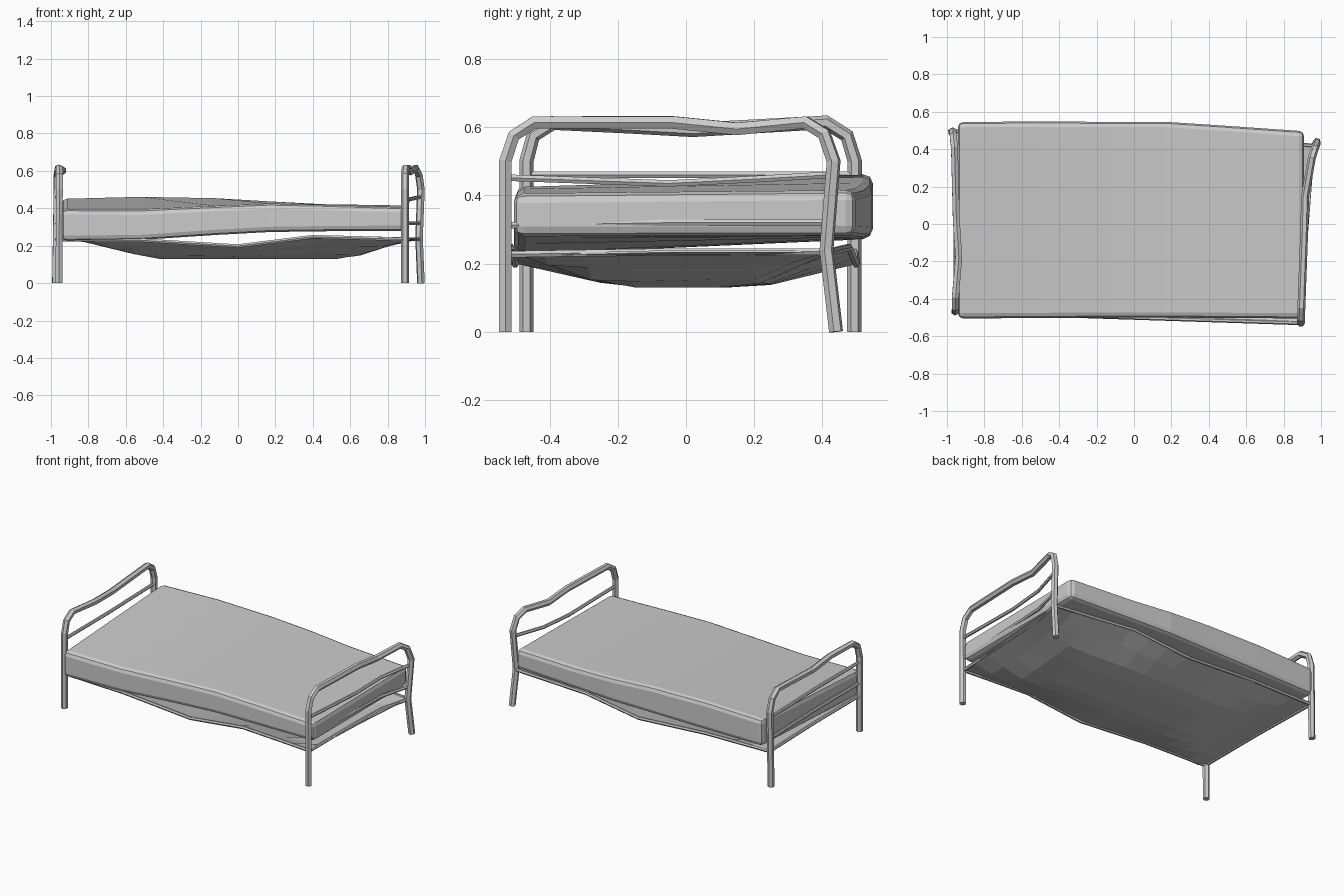
import bpy, bmesh

if "Cube" in bpy.data.objects:
    bpy.data.objects.remove(bpy.data.objects["Cube"])


def tube(name, pts, radius):
    """Six-sided capped pipe through the given points."""
    cu = bpy.data.curves.new(name, 'CURVE')
    cu.dimensions = '3D'
    cu.bevel_depth = radius
    cu.bevel_resolution = 1
    cu.use_fill_caps = True
    sp = cu.splines.new('POLY')
    sp.points.add(len(pts) - 1)
    for p, co in zip(sp.points, pts):
        p.co = (*co, 1)
    sp.use_smooth = False
    ob = bpy.data.objects.new(name, cu)
    bpy.context.collection.objects.link(ob)
    return ob


def mesh_object(name, bm):
    bmesh.ops.recalc_face_normals(bm, faces=bm.faces)
    me = bpy.data.meshes.new(name)
    bm.to_mesh(me)
    bm.free()
    ob = bpy.data.objects.new(name, me)
    bpy.context.collection.objects.link(ob)
    return ob


def lerp(table, x):
    """Piecewise linear lookup in (x, value) pairs."""
    for (x0, v0), (x1, v1) in zip(table, table[1:]):
        if x <= x1:
            return v0 + (v1 - v0) * (x - x0) / (x1 - x0)
    return table[-1][1]


# Bent end frames: leg, arch, leg
tube("head_frame", [
    (-0.957, -0.468, 0), (-0.955, -0.468, 0.5), (-0.955, -0.448, 0.575),
    (-0.955, -0.39, 0.612), (-0.937, -0.18, 0.603), (-0.95, 0.02, 0.592),
    (-0.96, 0.41, 0.614), (-0.967, 0.472, 0.575), (-0.967, 0.495, 0.5),
    (-0.975, 0.493, 0)], 0.021)
tube("foot_frame", [
    (0.893, -0.53, 0), (0.893, -0.53, 0.5), (0.893, -0.505, 0.575),
    (0.895, -0.445, 0.614), (0.91, -0.04, 0.614), (0.915, 0.15, 0.595),
    (0.95, 0.35, 0.614), (0.967, 0.405, 0.58), (0.978, 0.433, 0.5),
    (0.968, 0.412, 0.24), (0.978, 0.44, 0)], 0.021)

# Cross bars of both ends
for i, z in enumerate((0.46, 0.32, 0.235)):
    tube(f"head_bar_{i}", [(-0.955, -0.468, z), (-0.955, 0, z),
                           (-0.968, 0.494, z)], 0.011)
    dip = 0.025 if i == 0 else 0.0
    tube(f"foot_bar_{i}", [(0.893, -0.53, z - 0.008), (0.905, -0.05, z - dip),
                           (0.915, 0.2, z - dip / 2), (0.97, 0.42, z)], 0.011)

# Side rails, dented near the middle
rail_z = [(-1, 0.233), (-0.5, 0.228), (0, 0.198), (0.4, 0.248), (1, 0.232)]
stations = (-0.96, -0.5, 0, 0.4, 0.7, 0.95)
front_y = [(-0.96, -0.47), (0.9, -0.53)]
back_y = [(-0.96, 0.494), (0.2, 0.5), (0.97, 0.415)]
tube("front_rail", [(min(x, 0.893), lerp(front_y, x), lerp(rail_z, x))
                    for x in stations], 0.011)
tube("back_rail", [(x if x < 0.9 else 0.967, lerp(back_y, x), lerp(rail_z, x))
                   for x in stations], 0.011)

# Sagging base sheet between the rails
bm = bmesh.new()
nx, ny = 14, 8
grid = []
for i in range(nx + 1):
    col = []
    for j in range(ny + 1):
        u, v = i / nx, j / ny
        x = -0.96 + u * (1.853 + 0.074 * v)
        y = lerp(front_y, x) * (1 - v) + lerp(back_y, x) * v
        rim = lerp(rail_z, x) if 0 < u < 1 else 0.233
        sag = min(1, (x + 0.87) / 0.42, (0.93 - x) / 0.33,
                  v / 0.31, (1 - v) / 0.28)
        sag = max(0, sag)
        col.append(bm.verts.new((x, y, rim + (0.13 - rim) * sag)))
    grid.append(col)
for a, b in zip(grid, grid[1:]):
    for j in range(ny):
        bm.faces.new((a[j], b[j], b[j + 1], a[j + 1]))
sheet = mesh_object("base_sheet", bm)
sol = sheet.modifiers.new("thickness", 'SOLIDIFY')
sol.thickness = 0.006
sol.offset = 1

# Warped mattress: x, front y, back y, bottom front/back z, top front/back z
sections = [
    (-0.942, -0.505, 0.545, 0.225, 0.272, 0.395, 0.452),
    (-0.52, -0.503, 0.548, 0.230, 0.274, 0.393, 0.463),
    (-0.12, -0.500, 0.546, 0.257, 0.276, 0.412, 0.455),
    (0.17, -0.500, 0.546, 0.273, 0.278, 0.425, 0.437),
    (0.45, -0.502, 0.528, 0.277, 0.280, 0.419, 0.422),
    (0.91, -0.505, 0.496, 0.280, 0.282, 0.405, 0.415)]
bm = bmesh.new()
rings = [[bm.verts.new(c) for c in ((x, yf, bf), (x, yb, bb), (x, yb, tb), (x, yf, tf))]
         for x, yf, yb, bf, bb, tf, tb in sections]
for a, b in zip(rings, rings[1:]):
    for k in range(4):
        m = (k + 1) % 4
        bm.faces.new((a[k], a[m], b[m], b[k]))
bm.faces.new(rings[0])
bm.faces.new(rings[-1])
mattress = mesh_object("mattress", bm)
bev = mattress.modifiers.new("rounded_edges", 'BEVEL')
bev.width = 0.028
bev.segments = 2
bev.limit_method = 'ANGLE'
bev.angle_limit = 0.7
